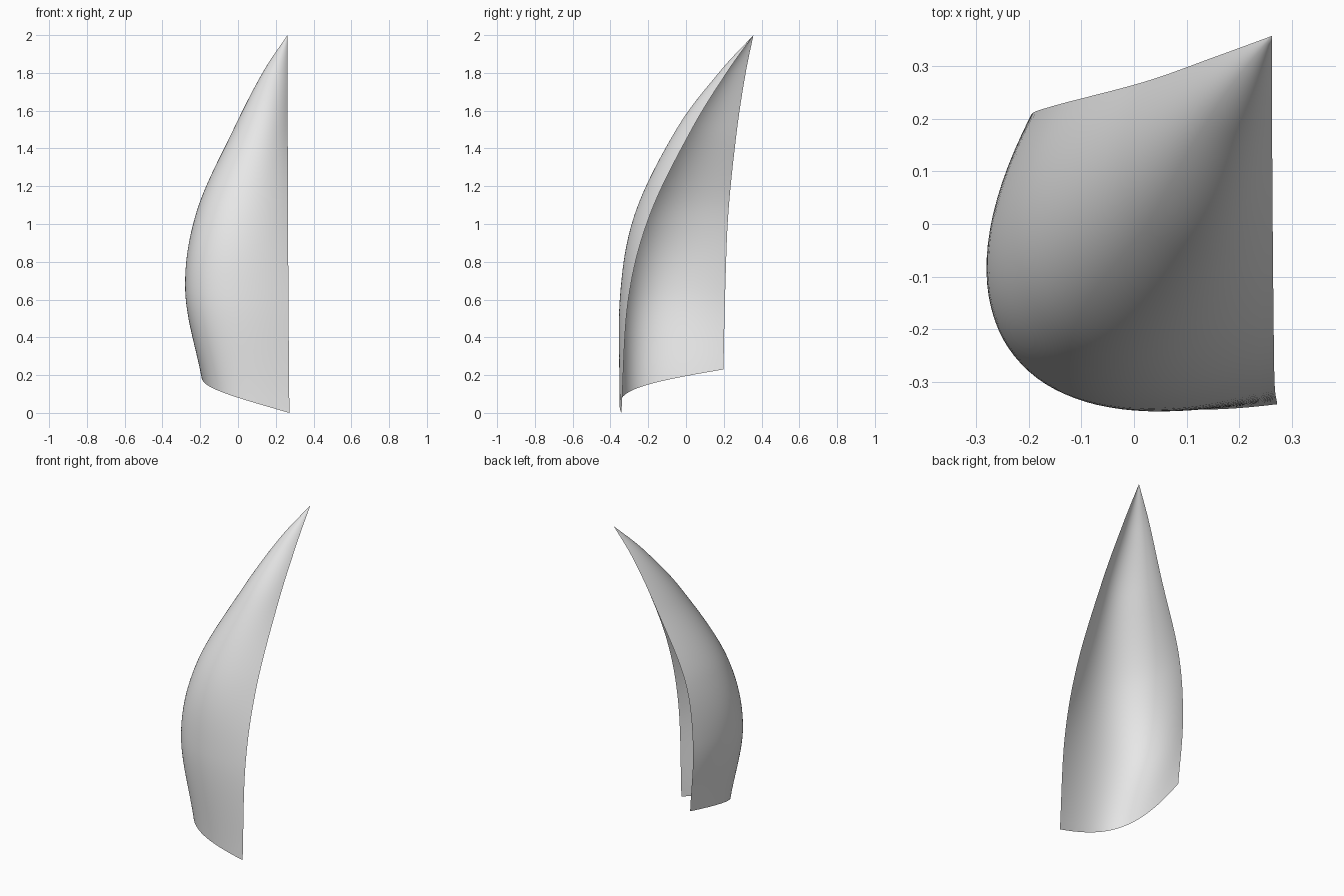
import bpy, bmesh
from mathutils import Vector

if "Cube" in bpy.data.objects:
    bpy.data.objects.remove(bpy.data.objects["Cube"])

# Horizontal sail sections, foot to head: Bezier points from luff edge to leech edge
SECTIONS = [
    [(.272, -.342, 0), (-.11, -.39, .11), (-.255, -.28, .15), (-.168, .198, .23)],
    [(.267, -.305, .60), (-.12, -.44, .61), (-.437, -.272, .64), (-.195, .208, .66)],
    [(.265, -.19, 1.05), (-.06, -.405, 1.05), (-.36, -.17, 1.06), (-.15, .225, 1.07)],
    [(.263, .03, 1.50), (.10, -.17, 1.50), (-.12, .03, 1.50), (.02, .27, 1.50)],
    [(.262, .215, 1.80), (.19, .12, 1.80), (.085, .20, 1.80), (.15, .316, 1.80)],
    [(.262, .357, 2.0)] * 4,
]
ROWS, COLS = 60, 40

rows = [[Vector(p) for p in s] for s in SECTIONS]
# mirrored end rows so the spline runs cleanly to foot and head
rows.insert(0, [2 * a - b for a, b in zip(rows[0], rows[1])])
rows.append([2 * a - b for a, b in zip(rows[-1], rows[-2])])


def spline(p0, p1, p2, p3, t):
    return 0.5 * (2 * p1 + (p2 - p0) * t + (2 * p0 - 5 * p1 + 4 * p2 - p3) * t * t
                  + (3 * p1 - p0 - 3 * p2 + p3) * t ** 3)


def sail_point(u, v):
    s = v * (len(SECTIONS) - 1)
    i = min(int(s), len(SECTIONS) - 2)
    a, b, c, d = [spline(*(rows[i + k][j] for k in range(4)), s - i) for j in range(4)]
    w = 1 - u
    return a * w ** 3 + b * 3 * w * w * u + c * 3 * w * u * u + d * u ** 3


# Sail cloth: open curved sheet, rows converging on the head
bm = bmesh.new()
grid = [[bm.verts.new(sail_point(c / COLS, r / ROWS)) for c in range(COLS + 1)]
        for r in range(ROWS)]
head = bm.verts.new(rows[-2][0])
for r in range(ROWS):
    for c in range(COLS):
        low = [grid[r][c + 1], grid[r][c]]
        high = [grid[r + 1][c], grid[r + 1][c + 1]] if r < ROWS - 1 else [head]
        bm.faces.new(low + high).smooth = True
mesh = bpy.data.meshes.new("sail")
bm.to_mesh(mesh)
bm.free()

cloth = bpy.data.materials.new("white cloth")
cloth.diffuse_color = (0.8, 0.8, 0.8, 1)
cloth.use_nodes = True
cloth.node_tree.nodes["Principled BSDF"].inputs["Base Color"].default_value = cloth.diffuse_color
mesh.materials.append(cloth)
sail = bpy.data.objects.new("sail", mesh)
bpy.context.collection.objects.link(sail)
